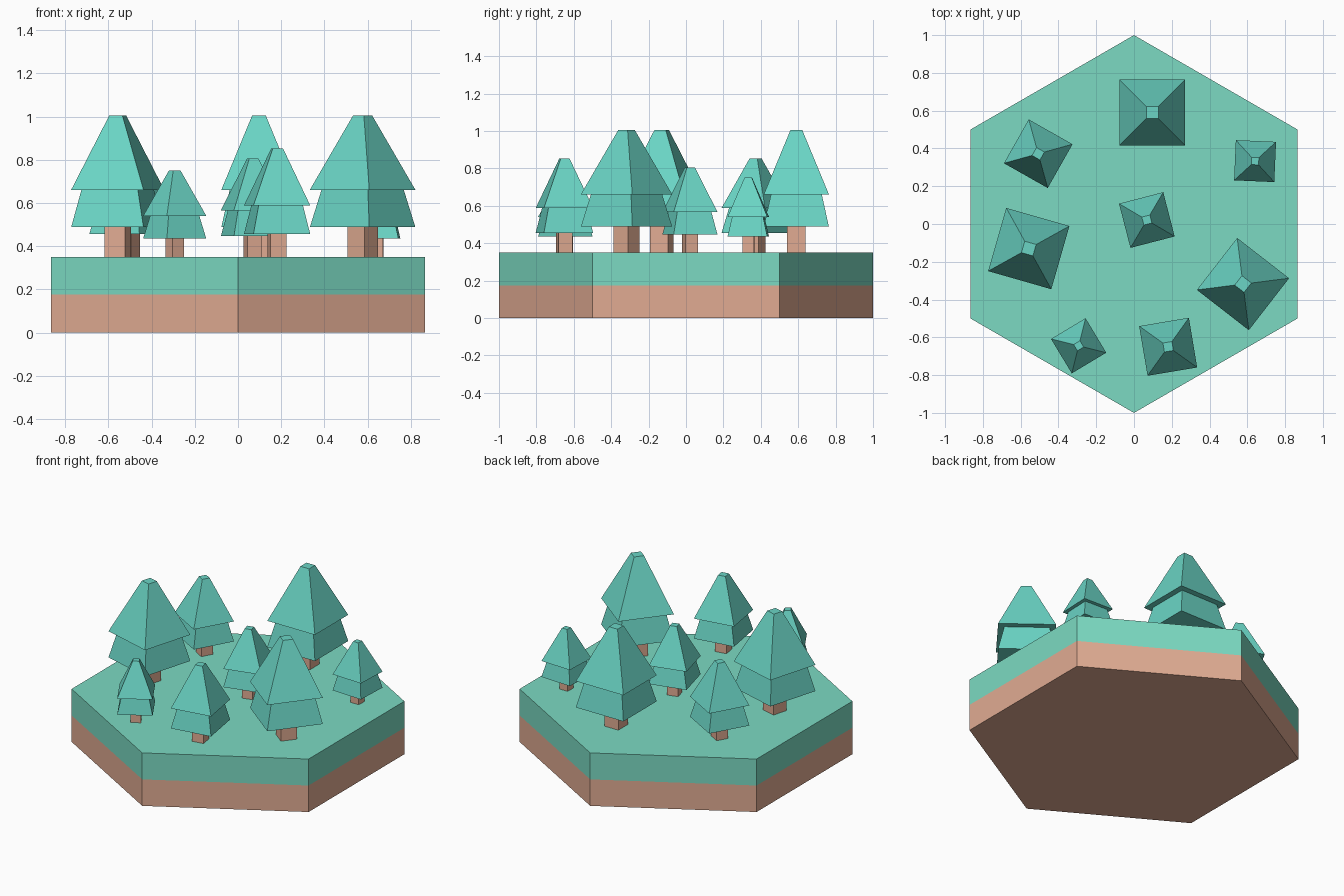
import bpy, bmesh
from math import sin, cos, pi, radians, sqrt

if "Cube" in bpy.data.objects:
    bpy.data.objects.remove(bpy.data.objects["Cube"])


def material(name, rgb):
    m = bpy.data.materials.new(name)
    m.diffuse_color = (*rgb, 1)
    m.use_nodes = True
    m.node_tree.nodes["Principled BSDF"].inputs["Base Color"].default_value = m.diffuse_color
    return m


grass = material("grass", (0.20, 0.70, 0.54))
earth = material("earth", (0.75, 0.41, 0.29))
needles = material("needles", (0.145, 0.665, 0.558))


def loft(name, sides, rings, mat, start, bottom=True, top=True):
    """Stack of regular polygons given as (radius, z), joined by flat faces."""
    bm = bmesh.new()
    loops = [[bm.verts.new((r * cos(start + 2 * pi * i / sides),
                            r * sin(start + 2 * pi * i / sides), z))
              for i in range(sides)] for r, z in rings]
    for a, b in zip(loops, loops[1:]):
        for i in range(sides):
            j = (i + 1) % sides
            bm.faces.new((a[i], a[j], b[j], b[i]))
    if bottom:
        bm.faces.new(loops[0][::-1])
    if top:
        bm.faces.new(loops[-1])
    mesh = bpy.data.meshes.new(name)
    bm.to_mesh(mesh)
    bm.free()
    mesh.materials.append(mat)
    ob = bpy.data.objects.new(name, mesh)
    bpy.context.collection.objects.link(ob)
    return ob


# Hexagonal tile: earth layer with grass layer on top
GROUND = 0.35
loft("earth_layer", 6, [(1, 0), (1, 0.175)], earth, pi / 2, top=False)
loft("grass_layer", 6, [(1, 0.175), (1, GROUND)], grass, pi / 2, bottom=False)


def tree(x, y, scale, angle):
    h = 1 / sqrt(2)  # side length to corner radius
    w = 0.348 * h
    crown = loft("tree_crown", 4,
                 [(w, 0.138), (w * 0.78, 0.311), (w, 0.311), (0.063 * h, 0.655)],
                 needles, pi / 4)
    trunk = loft("tree_trunk", 4, [(0.1 * h, 0), (0.1 * h, 0.138)],
                 earth, pi / 4, bottom=False, top=False)
    for ob in (crown, trunk):
        ob.location = (x, y, GROUND)
        ob.scale = (scale,) * 3
        ob.rotation_euler.z = radians(angle)


# Trees: x, y, scale, turn in degrees
for spec in [
    (0.097, 0.59, 1.0, 0),
    (-0.557, -0.13, 1.0, -16),
    (0.577, -0.318, 1.0, -37.8),
    (0.181, -0.65, 0.766, 9.5),
    (-0.507, 0.372, 0.766, -29.5),
    (0.068, 0.021, 0.695, 14.5),
    (-0.293, -0.645, 0.612, 31),
    (0.641, 0.333, 0.612, -2.5),
]:
    tree(*spec)
